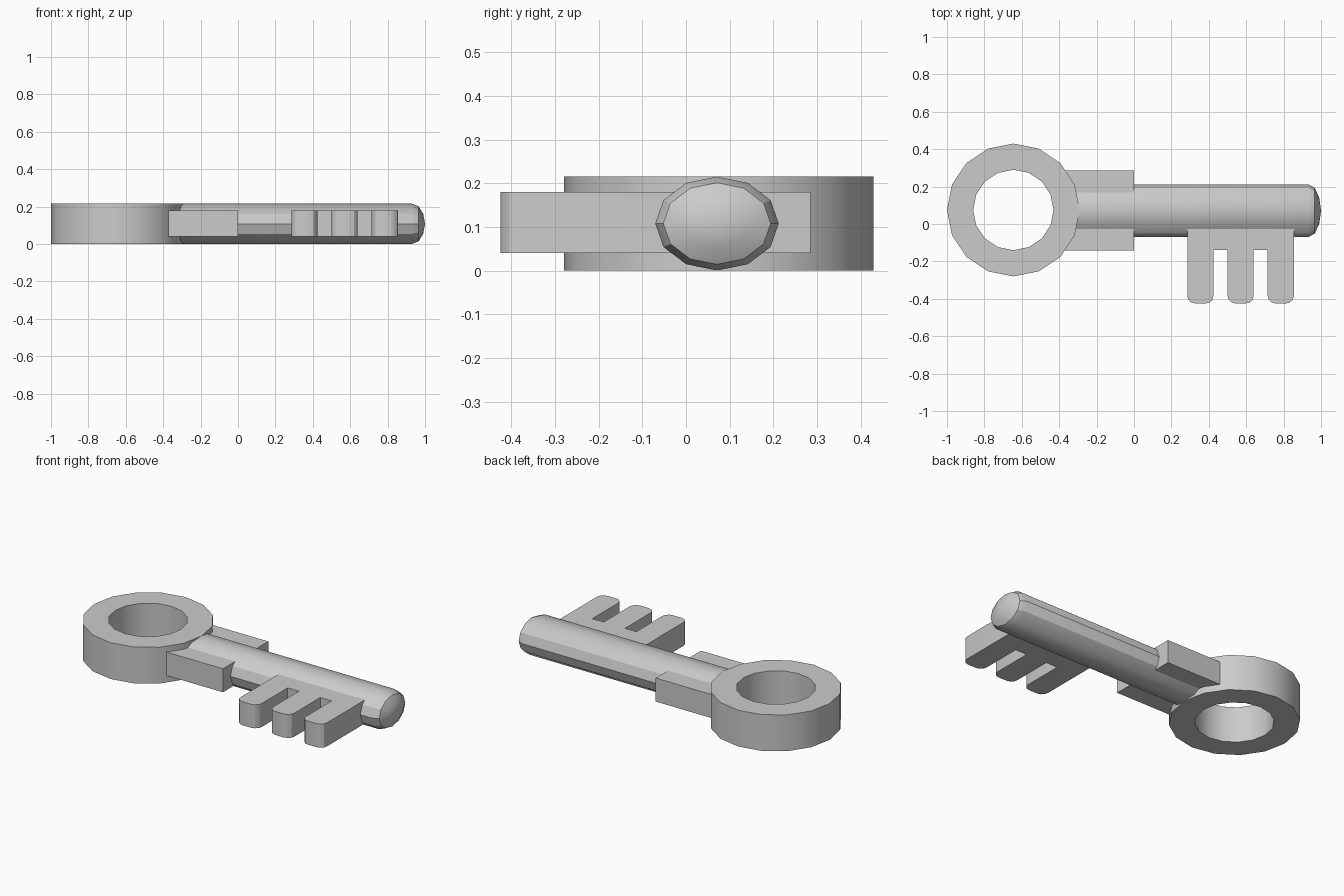
import bpy, bmesh, math
from math import sin, cos, pi

cube = bpy.data.objects.get("Cube")
if cube:
    bpy.data.objects.remove(cube, do_unlink=True)

grey = bpy.data.materials.new("grey metal")
grey.use_nodes = True
grey.diffuse_color = (0.6, 0.6, 0.6, 1)
grey.node_tree.nodes["Principled BSDF"].inputs["Base Color"].default_value = (0.6, 0.6, 0.6, 1)

AXIS_Y, MID_Z = 0.071, 0.108      # centre line of the key
PLATE = (0.04, 0.18)              # height range of the flat parts


def finish(name, bm):
    bmesh.ops.recalc_face_normals(bm, faces=bm.faces)
    mesh = bpy.data.meshes.new(name)
    bm.to_mesh(mesh)
    bm.free()
    mesh.materials.append(grey)
    obj = bpy.data.objects.new(name, mesh)
    bpy.context.collection.objects.link(obj)
    bpy.ops.object.select_all(action='DESELECT')
    obj.select_set(True)
    bpy.context.view_layer.objects.active = obj
    bpy.ops.object.shade_smooth_by_angle(angle=math.radians(30))
    return obj


def loft(bm, loops, closed=False):
    """Bridge consecutive vertex loops with quads."""
    pairs = list(zip(loops, loops[1:] + loops[:1])) if closed else list(zip(loops, loops[1:]))
    for a, b in pairs:
        n = len(a)
        for i in range(n):
            j = (i + 1) % n
            bm.faces.new((a[i], a[j], b[j], b[i]))


def prism(name, outline, z0, z1):
    bm = bmesh.new()
    low, high = [[bm.verts.new((x, y, z)) for x, y in outline] for z in (z0, z1)]
    loft(bm, [low, high])
    bm.faces.new(low)
    bm.faces.new(high)
    return finish(name, bm)


# Ring handle: rectangular section swept around 16 sides
bm = bmesh.new()
loops = [[bm.verts.new((-0.645 + r * cos(i * pi / 8), 0.075 + r * sin(i * pi / 8), z))
          for i in range(16)]
         for r, z in ((0.355, 0), (0.355, 0.216), (0.215, 0.216), (0.215, 0))]
loft(bm, loops, closed=True)
finish("ring_handle", bm)

# Shaft: 12-sided oval rod with a domed tip
bm = bmesh.new()
profile = [(-0.39, 1), (0.93, 1), (0.966, 0.87), (0.99, 0.5)]
loops = [[bm.verts.new((x, AXIS_Y + 0.1415 * s * cos(i * pi / 6), MID_Z + 0.1075 * s * sin(i * pi / 6)))
          for i in range(12)] for x, s in profile]
loft(bm, loops)
bm.faces.new(loops[0])
tip = bm.verts.new((1.0, AXIS_Y, MID_Z))
for i in range(12):
    bm.faces.new((loops[-1][i], loops[-1][(i + 1) % 12], tip))
finish("shaft", bm)

# Collar block joining ring and shaft
prism("collar", [(-0.4, -0.141), (0, -0.141), (0, 0.285), (-0.4, 0.285)], *PLATE)

# Bit: plate with three round-cornered teeth
outline = [(0.855, 0.05), (0.285, 0.05)]
width, corner, end = 0.14, 0.042, -0.425
for k in range(3):
    left = 0.285 + k * 0.215
    right = left + width
    if k:
        outline.append((left, -0.14))
    for cx, start in ((left + corner, pi), (right - corner, 1.5 * pi)):
        outline += [(cx + corner * cos(start + s * pi / 6), end + corner + corner * sin(start + s * pi / 6))
                    for s in range(4)]
    if k < 2:
        outline.append((right, -0.14))
prism("bit_teeth", outline, *PLATE)
